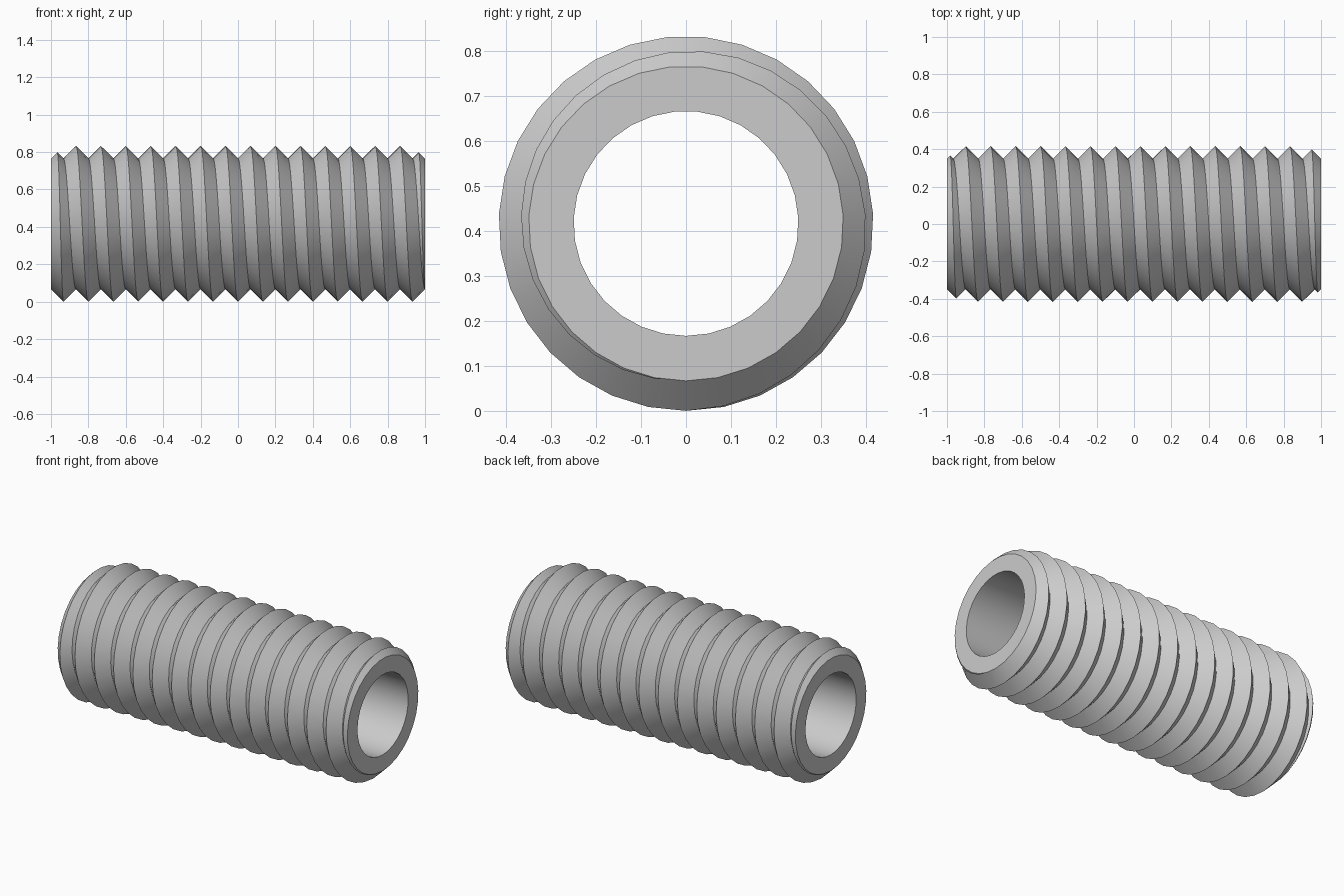
import bpy, bmesh, math

cube = bpy.data.objects.get("Cube")
if cube:
    bpy.data.objects.remove(cube, do_unlink=True)

SEGMENTS = 31
TURNS = 15
HALF = 1.0
PITCH = 2 * HALF / TURNS
ROOT = 0.35
CREST = ROOT + PITCH / 2
BORE = 0.25

metal = bpy.data.materials.new("grey_metal")
metal.use_nodes = True
grey = (0.6, 0.6, 0.6, 1)
metal.diffuse_color = grey
metal.node_tree.nodes["Principled BSDF"].inputs["Base Color"].default_value = grey


def section(t):
    """Closed (x, radius) outline of the tube wall at t of a turn."""
    shift = PITCH * t
    # End chamfer, rising to the partial crest where it cuts the thread
    pts = [(-HALF, ROOT), (-HALF + shift / 2, ROOT + shift / 2)]
    # Full V thread
    for k in range(TURNS):
        x = -HALF + PITCH * k + shift
        pts.append((x, ROOT))
        if k < TURNS - 1:
            pts.append((x + PITCH / 2, CREST))
    # Chamfer at the other end, then the bore
    pts += [(HALF - (PITCH - shift) / 2, CREST - shift / 2), (HALF, ROOT),
            (HALF, BORE), (-HALF, BORE)]
    return pts


# Sweep the wall outline once around the axis, starting at the bottom
bm = bmesh.new()
rings = []
for i in range(SEGMENTS + 1):
    t = i / SEGMENTS
    a = 2 * math.pi * t
    rings.append([bm.verts.new((x, r * math.sin(a), CREST - r * math.cos(a)))
                  for x, r in section(t)])
for a, b in zip(rings, rings[1:]):
    for j in range(len(a)):
        k = (j + 1) % len(a)
        bm.faces.new((a[j], a[k], b[k], b[j]))

# Close the seam and drop the zero-length thread starts
bmesh.ops.remove_doubles(bm, verts=bm.verts, dist=0.0001)
bmesh.ops.recalc_face_normals(bm, faces=bm.faces)

mesh = bpy.data.meshes.new("threaded_sleeve")
bm.to_mesh(mesh)
bm.free()
mesh.materials.append(metal)
sleeve = bpy.data.objects.new("threaded_sleeve", mesh)
bpy.context.collection.objects.link(sleeve)

# Smooth around the thread, sharp at crests, roots and ends
bpy.ops.object.select_all(action="DESELECT")
bpy.context.view_layer.objects.active = sleeve
sleeve.select_set(True)
bpy.ops.object.shade_smooth_by_angle(angle=math.radians(30))
